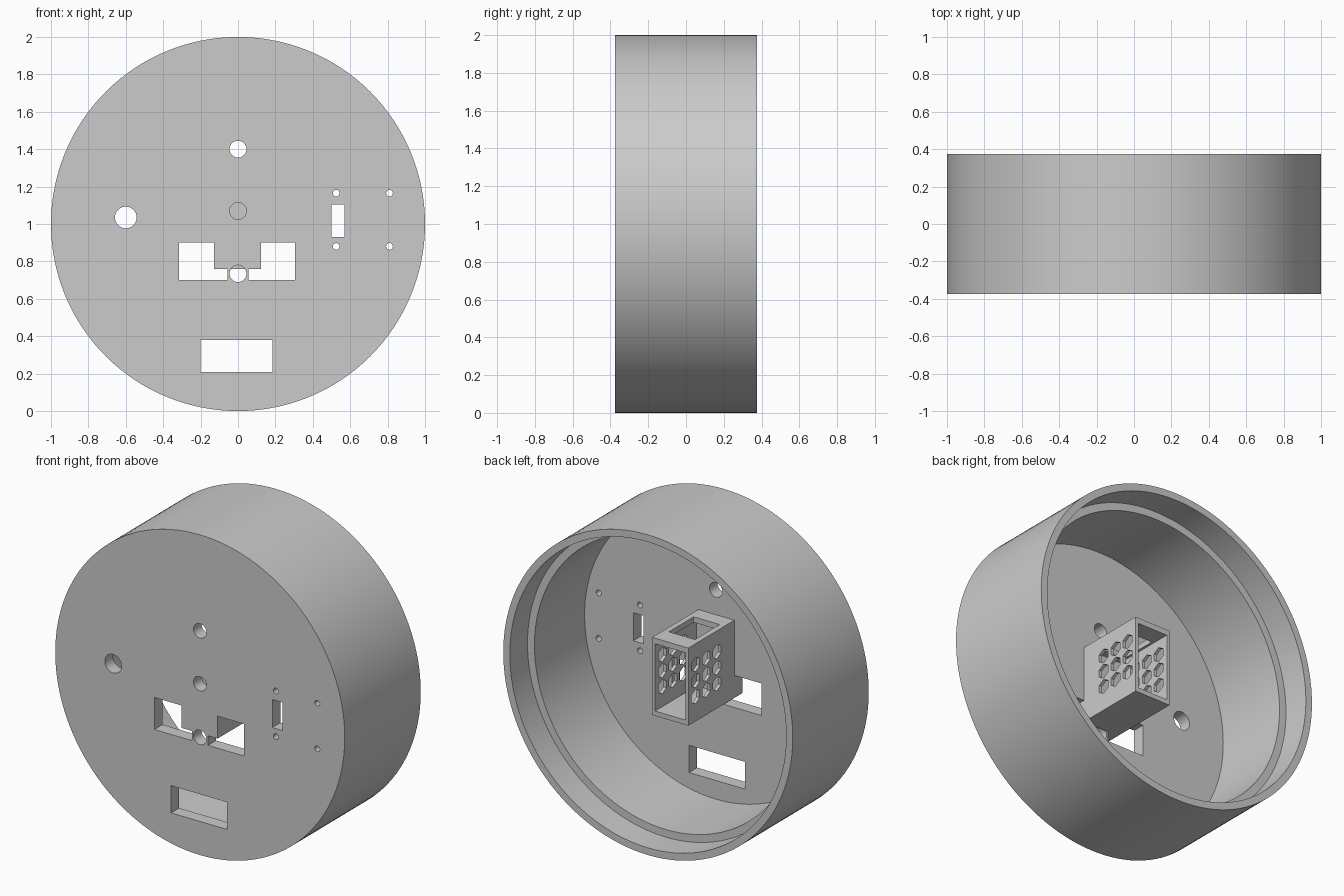
import bpy
import bmesh
import math

old = bpy.data.objects.get("Cube")
if old:
    bpy.data.objects.remove(old, do_unlink=True)

grey = bpy.data.materials.new("plain grey")
grey.use_nodes = True
colour = (0.6, 0.6, 0.6, 1)
grey.diffuse_color = colour
grey.node_tree.nodes["Principled BSDF"].inputs["Base Color"].default_value = colour


def finish(bm, name):
    bmesh.ops.recalc_face_normals(bm, faces=bm.faces)
    mesh = bpy.data.meshes.new(name)
    bm.to_mesh(mesh)
    bm.free()
    mesh.materials.append(grey)
    obj = bpy.data.objects.new(name, mesh)
    bpy.context.collection.objects.link(obj)
    return obj


def rect(x0, x1, z0, z1):
    return [(x0, z0), (x1, z0), (x1, z1), (x0, z1)]


def ring(cx, cz, r, n=32):
    return [(cx + r * math.sin(math.tau * i / n), cz + r * math.cos(math.tau * i / n))
            for i in range(n)]


def prisms(name, outlines, start, end, axis="y"):
    """Extrude flat outlines along one axis into a single object."""
    place = {"x": lambda a, b, d: (d, a, b),
             "y": lambda a, b, d: (a, d, b),
             "z": lambda a, b, d: (a, b, d)}[axis]
    bm = bmesh.new()
    for pts in outlines:
        lo = [bm.verts.new(place(a, b, start)) for a, b in pts]
        hi = [bm.verts.new(place(a, b, end)) for a, b in pts]
        bm.faces.new(lo)
        bm.faces.new(hi)
        for i in range(len(pts)):
            j = (i + 1) % len(pts)
            bm.faces.new((lo[i], lo[j], hi[j], hi[i]))
    return finish(bm, name)


def cut(obj, cutter):
    cutter.hide_render = True
    mod = obj.modifiers.new("cut", "BOOLEAN")
    mod.operation = "DIFFERENCE"
    mod.solver = "EXACT"
    mod.object = cutter
    bpy.context.view_layer.objects.active = obj
    bpy.ops.object.modifier_apply(modifier=mod.name)
    bpy.data.objects.remove(cutter, do_unlink=True)


FRONT, BACK, INNER = -0.375, 0.375, -0.295

# Round shell: lathe of (radius, y), with a stepped lip at the open back
profile = [(1, FRONT), (1, BACK), (0.955, BACK), (0.955, 0.2), (0.907, 0.2), (0.907, INNER)]
SEGMENTS = 128
bm = bmesh.new()
loops = [[bm.verts.new((x, y, z)) for x, z in ring(0, 1, r, SEGMENTS)] for r, y in profile]
for a, b in zip(loops, loops[1:]):
    for i in range(SEGMENTS):
        j = (i + 1) % SEGMENTS
        bm.faces.new((a[i], a[j], b[j], b[i]))
bm.faces.new(loops[0])
bm.faces.new(loops[-1])
shell = finish(bm, "round_shell")

# Openings in the front plate
L, R, FLOOR, ROOF = -0.128, 0.122, 0.76, 1.245
openings = [
    rect(-0.2, 0.185, 0.21, 0.38),
    rect(0.5, 0.57, 0.93, 1.105),
    [(-0.315, 0.7), (-0.055, 0.7), (-0.055, FLOOR), (L, FLOOR), (L, 0.9), (-0.315, 0.9)],
    [(0.055, 0.7), (0.305, 0.7), (0.305, 0.9), (R, 0.9), (R, FLOOR), (0.055, FLOOR)],
    ring(-0.6, 1.035, 0.058),
]
openings += [ring(0, z, 0.045) for z in (0.735, 1.07, 1.4)]
openings += [ring(x, z, 0.018, 16) for x in (0.525, 0.81) for z in (0.88, 1.165)]
cut(shell, prisms("plate_cutter", openings, FRONT - 0.1, INNER + 0.1))

# Vented box behind the plate, open at the back
END = 0.16
box = prisms("vented_box", [rect(L, R, FLOOR, ROOF)], INNER, END)
cut(box, prisms("cavity_cutter", [rect(L + 0.02, R - 0.02, FLOOR + 0.03, ROOF - 0.035)],
                -0.25, END + 0.1))
vents = [ring(-0.017 + 0.105 * i, 1.015 + 0.1 * k, 0.045, 6)
         for i in (-1, 0, 1) for k in (-1, 0, 1)]
cut(box, prisms("vent_cutter", vents, -0.3, 0.3, "x"))
cut(box, prisms("top_cutter", [rect(L + 0.035, R - 0.035, -0.2, 0.045)], 1.15, 1.4, "z"))

# Smooth the curved walls, keep the edges crisp
for obj in (shell, box):
    bpy.ops.object.select_all(action="DESELECT")
    obj.select_set(True)
    bpy.context.view_layer.objects.active = obj
    bpy.ops.object.shade_smooth_by_angle(angle=math.radians(30))
